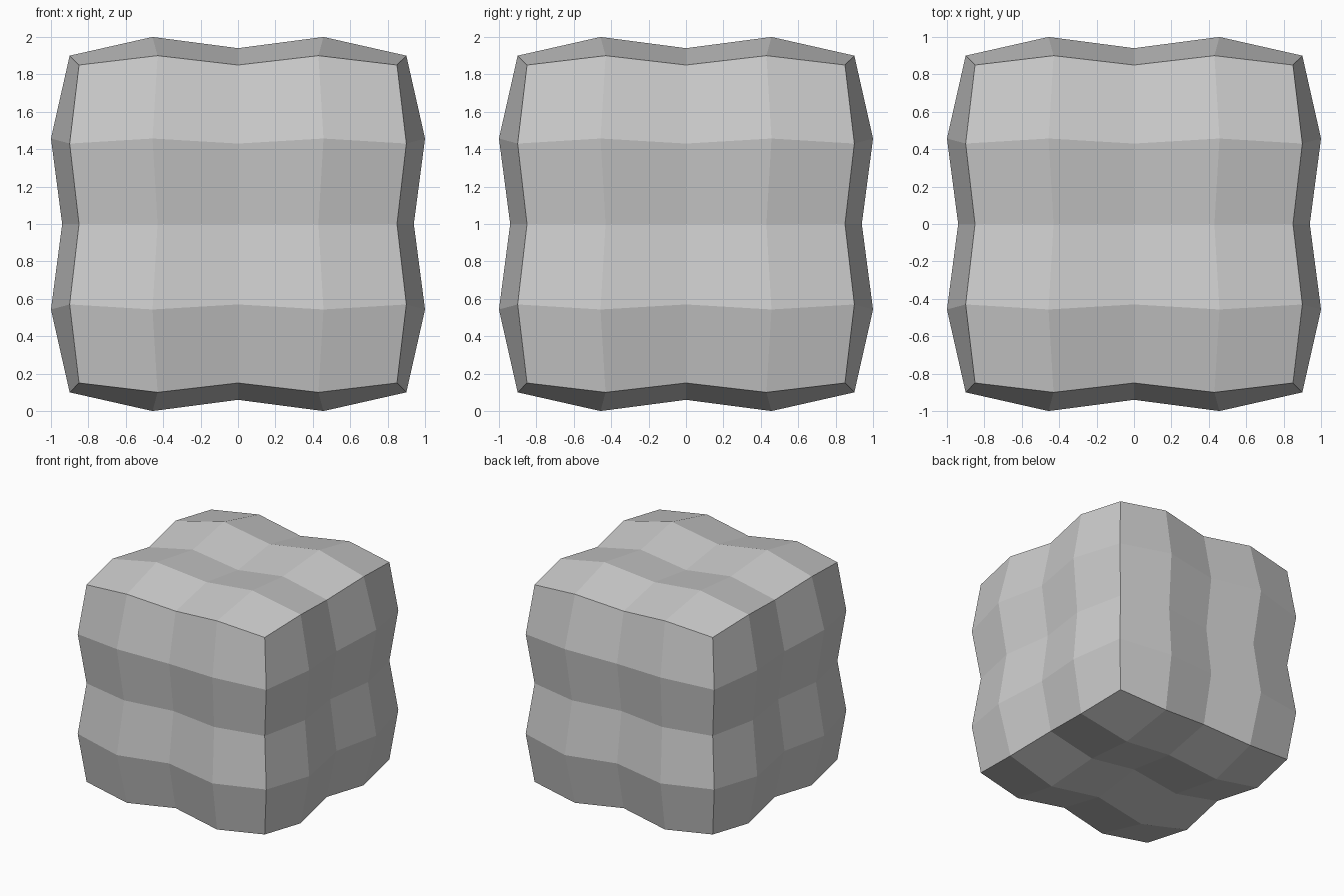
import bpy, bmesh

if "Cube" in bpy.data.objects:
    bpy.data.objects.remove(bpy.data.objects["Cube"])

# Half-step and full-step coordinates for each kind of grid vertex,
# keyed by its sorted absolute position on the unit cube (0, 1 or 2 steps)
RIPPLE = {
    (2, 2, 2): (0.0, 0.85),     # cube corner
    (1, 2, 2): (0.43, 0.90),    # edge quarter point
    (0, 2, 2): (0.0, 0.85),     # edge middle
    (1, 1, 2): (0.457, 1.0),    # face bulge
    (0, 1, 2): (0.43, 0.94),    # face valley
    (0, 0, 2): (0.0, 0.88),     # face centre
}

# Cube cut into a 4 x 4 grid on every side
bm = bmesh.new()
bmesh.ops.create_cube(bm, size=2)
bmesh.ops.subdivide_edges(bm, edges=bm.edges[:], cuts=3, use_grid_fill=True)

# Push each vertex in or out to form the rippled faces
for v in bm.verts:
    steps = [round(c * 2) for c in v.co]
    half, full = RIPPLE[tuple(sorted(abs(s) for s in steps))]
    size = {0: 0.0, 1: half, 2: full}
    v.co = [size[abs(s)] * (1 if s > 0 else -1) for s in steps]
    v.co.z += 1.0

mesh = bpy.data.meshes.new("rippled_block")
bm.to_mesh(mesh)
bm.free()
bpy.context.collection.objects.link(bpy.data.objects.new("rippled_block", mesh))
